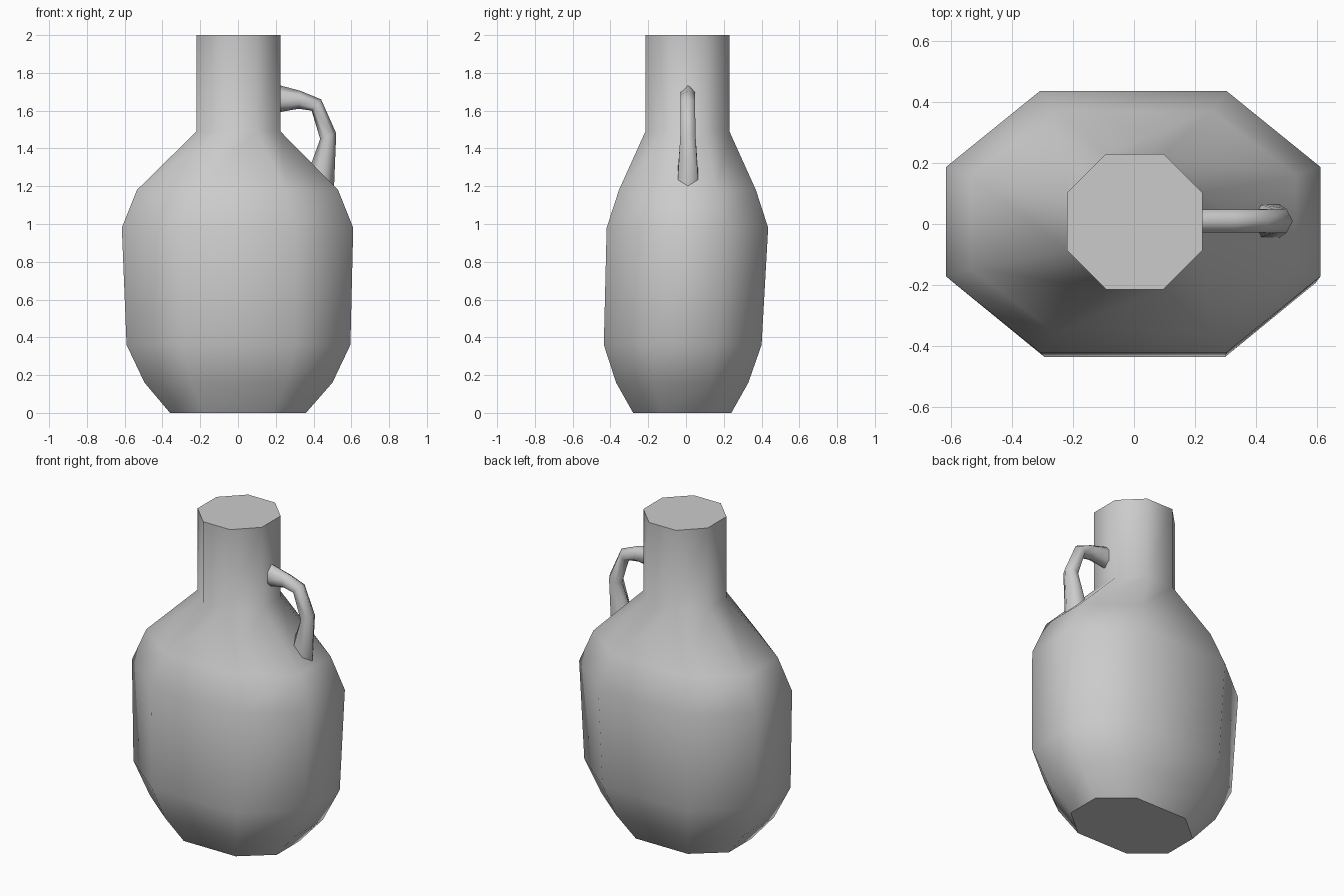
import bpy

cube = bpy.data.objects.get("Cube")
if cube:
    bpy.data.objects.remove(cube, do_unlink=True)

# Single grey clay colour
clay = bpy.data.materials.new("grey clay")
clay.use_nodes = True
grey = (0.6, 0.6, 0.6, 1)
clay.diffuse_color = grey
clay.node_tree.nodes["Principled BSDF"].inputs["Base Color"].default_value = grey


def loft(name, rings):
    """Skin equal rings of points; smooth sides and flat end caps."""
    n = len(rings[0])
    verts = [p for ring in rings for p in ring]
    faces = [(r * n + i, r * n + (i + 1) % n, (r + 1) * n + (i + 1) % n, (r + 1) * n + i)
             for r in range(len(rings) - 1) for i in range(n)]
    faces += [tuple(reversed(range(n))), tuple(range(len(verts) - n, len(verts)))]
    mesh = bpy.data.meshes.new(name)
    mesh.from_pydata(verts, [], faces)
    mesh.materials.append(clay)
    for face in mesh.polygons:
        face.use_smooth = len(face.vertices) == 4
    obj = bpy.data.objects.new(name, mesh)
    bpy.context.collection.objects.link(obj)
    return obj


def octagon(z, left, right, front, back, kx):
    """Eight-sided ring inside the given limits; kx sets the front edge length."""
    cx, cy = (left + right) / 2, (front + back) / 2
    rx, ry = (right - left) / 2, (back - front) / 2
    ky = 0.42
    corners = [(1, -ky), (1, ky), (kx, 1), (-kx, 1), (-1, ky), (-1, -ky), (-kx, -1), (kx, -1)]
    return [(cx + rx * u, cy + ry * v, z) for u, v in corners]


# Flattened body with a round neck
profile = [
    (0.00, -0.36, 0.36, -0.28, 0.24, 0.50),
    (0.16, -0.495, 0.50, -0.37, 0.33, 0.50),
    (0.36, -0.59, 0.595, -0.435, 0.40, 0.50),
    (0.98, -0.615, 0.61, -0.42, 0.435, 0.50),
    (1.18, -0.535, 0.53, -0.355, 0.37, 0.48),
    (1.49, -0.22, 0.225, -0.215, 0.23, 0.42),
    (2.00, -0.22, 0.225, -0.215, 0.23, 0.42),
]
loft("bottle_body", [octagon(*row) for row in profile])

# Six-sided handle: outer x, z, inner x, z, half width
stations = [
    (0.18, 1.745, 0.18, 1.585, 0.038),
    (0.33, 1.705, 0.32, 1.61, 0.038),
    (0.44, 1.66, 0.39, 1.60, 0.038),
    (0.52, 1.48, 0.435, 1.45, 0.040),
    (0.508, 1.185, 0.375, 1.285, 0.055),
]


def handle_ring(ox, oz, ix, iz, w):
    def at(t, y):
        return (ox + (ix - ox) * t, 0.01 + y, oz + (iz - oz) * t)
    return [at(0, 0), at(0.25, w), at(0.75, w), at(1, 0), at(0.75, -w), at(0.25, -w)]


handle = loft("handle", [handle_ring(*s) for s in stations])
for face in handle.data.polygons:
    face.use_smooth = len(face.vertices) == 4
handle.data.flip_normals()
